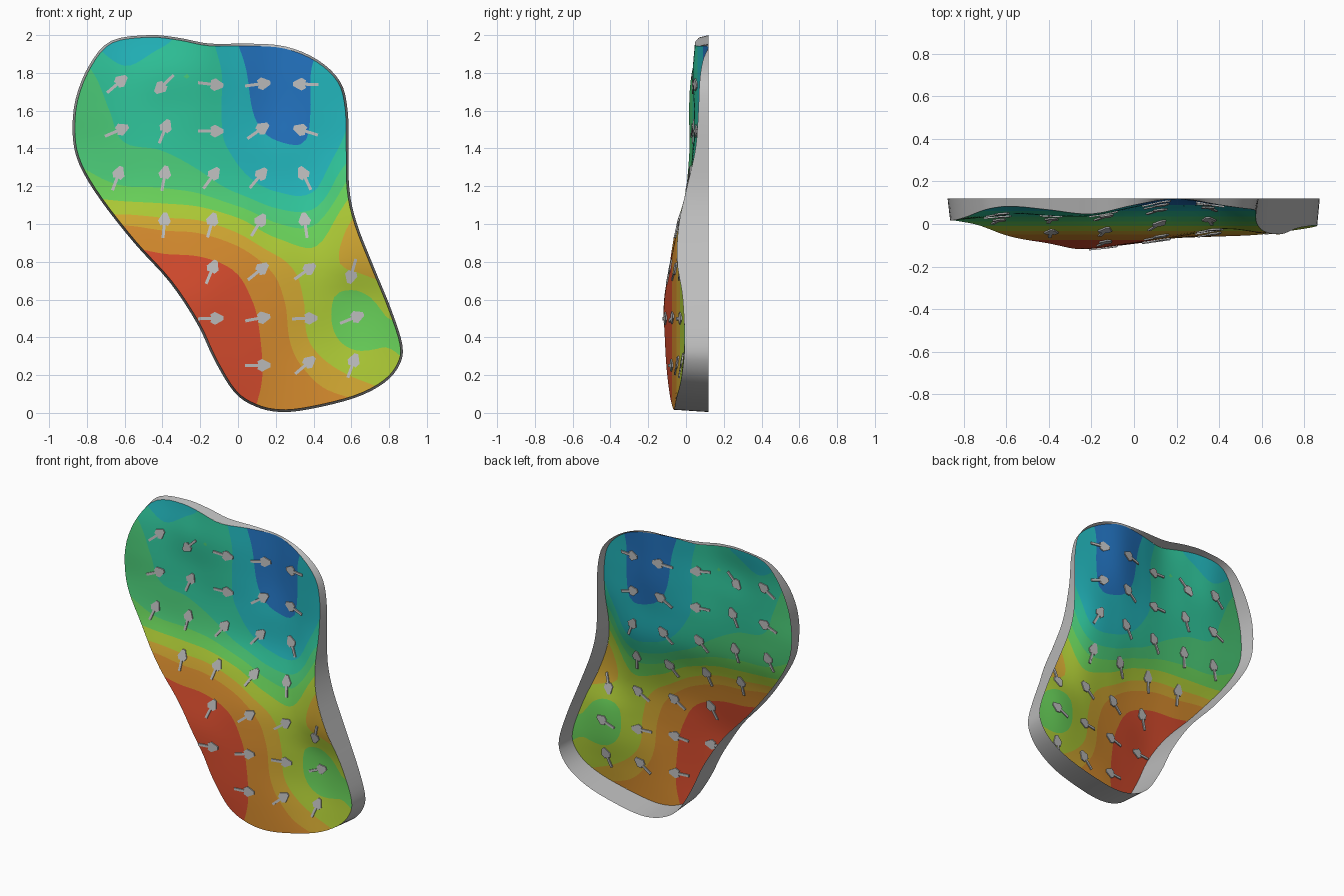
import bpy, bmesh, math
from mathutils import Vector

cube = bpy.data.objects.get("Cube")
if cube:
    bpy.data.objects.remove(cube)

BACK = 0.12          # depth of the open back edge
STEP = 0.2           # spacing of the relief control grid


def material(name, hex_code):
    def linear(i):
        c = int(hex_code[i:i + 2], 16) / 255
        return c / 12.92 if c <= 0.04045 else ((c + 0.055) / 1.055) ** 2.4
    colour = (linear(0), linear(2), linear(4), 1)
    mat = bpy.data.materials.new(name)
    mat.use_nodes = True
    mat.diffuse_color = colour
    mat.node_tree.nodes["Principled BSDF"].inputs["Base Color"].default_value = colour
    return mat


# Colour bands from the nearest (red) to the deepest (blue), and their limits in y
bands = [material(n, h) for n, h in (
    ("red", "d44b2d"), ("orange", "d48a2d"), ("gold", "d2a832"),
    ("lime", "aecb36"), ("light green", "69d25a"), ("green", "4bcb78"),
    ("teal", "2fc49a"), ("cyan", "22b4ba"), ("blue", "2272be"))]
limits = [-.075, -.05, -.033, -.01, .012, .035, .06, .09]
grey = material("light grey", "bdbdbd")

# Relief depth in thousandths: rows from top to bottom, columns from right (-x) to left
relief = [
    (40, 60, 85, 68, 50, 92, 120, 95, 65, 50, 40),
    (0, 30, 55, 40, 38, 80, 115, 88, 65, 50, 40),
    (5, 22, 42, 45, 45, 75, 108, 88, 62, 50, 40),
    (10, 22, 33, 36, 45, 66, 85, 85, 45, 10, 0),
    (-15, 0, 12, 14, 22, 45, 66, 66, 0, -20, -20),
    (-45, -45, -48, -42, -38, -20, 10, 14, -35, -45, -45),
    (-90, -95, -90, -83, -80, -66, -40, -20, -40, -50, -30),
    (-100, -105, -110, -115, -113, -85, -57, -25, -2, -18, -20),
    (-110, -115, -120, -120, -115, -92, -62, -28, -3, -8, 0),
    (-100, -105, -110, -110, -110, -92, -66, -48, -32, -22, -10),
    (-90, -90, -90, -90, -90, -82, -66, -60, -58, -45, -30),
]

# Outline in x and z
outline = [(-.67, 1.97), (-.47, 2), (-.31, 1.985), (-.15, 1.955), (.06, 1.955), (.25, 1.94),
           (.42, 1.87), (.54, 1.755), (.58, 1.605), (.585, 1.395), (.59, 1.18), (.63, 1),
           (.72, .77), (.81, .55), (.87, .36), (.855, .255), (.775, .16), (.62, .08),
           (.38, .02), (.22, .005), (.09, .035), (-.02, .11), (-.125, .28), (-.215, .47),
           (-.36, .69), (-.55, .9), (-.73, 1.13), (-.84, 1.315), (-.875, 1.47),
           (-.86, 1.66), (-.785, 1.845)]


def spline(a, b, c, d, t):
    return b + .5 * t * (c - a + t * (2 * a - 5 * b + 4 * c - d + t * (3 * (b - c) + d - a)))


def depth(x, z):
    """Smooth relief depth at a point of the front."""
    u, v = (x + 1) / STEP, (2 - z) / STEP
    n = len(relief) - 1
    i, j = min(max(int(u), 0), n - 1), min(max(int(v), 0), n - 1)
    near = lambda k: min(max(k, 0), n)
    rows = [spline(*[relief[near(j + r)][near(i + c)] for c in range(-1, 3)], u - i)
            for r in range(-1, 3)]
    return min(spline(*rows, v - j) / 1000, BACK - .001)


def smooth_loop(points, cuts):
    pts, n = [Vector(p) for p in points], len(points)
    return [spline(pts[k - 1], pts[k], pts[(k + 1) % n], pts[(k + 2) % n], s / cuts)
            for k in range(n) for s in range(cuts)]


def inset_loop(loop, amount):
    result = []
    for k, p in enumerate(loop):
        t = (loop[(k + 1) % len(loop)] - loop[k - 1]).normalized()
        result.append(p + amount * Vector((t.y, -t.x)))
    return result


def finish(bm, name, mats, angle=60):
    mesh = bpy.data.meshes.new(name)
    bm.to_mesh(mesh)
    bm.free()
    obj = bpy.data.objects.new(name, mesh)
    bpy.context.collection.objects.link(obj)
    for m in mats:
        mesh.materials.append(m)
    bpy.ops.object.select_all(action='DESELECT')
    obj.select_set(True)
    bpy.context.view_layer.objects.active = obj
    if angle:
        bpy.ops.object.shade_smooth_by_angle(angle=math.radians(angle))
    return obj


def cut(bm, point, normal):
    bmesh.ops.bisect_plane(bm, geom=bm.verts[:] + bm.edges[:] + bm.faces[:],
                           plane_co=point, plane_no=normal, dist=1e-5)


rim = smooth_loop(outline, 4)
edge = inset_loop(rim, .012)

# Relief surface: gridded sheet, pushed to depth, then cut along its contour lines
bm = bmesh.new()
bm.faces.new([bm.verts.new((p.x, 0, p.y)) for p in edge])
bmesh.ops.triangulate(bm, faces=bm.faces[:])
bmesh.ops.dissolve_faces(bm, faces=bm.faces[:])
spacing = .03
for k in range(-32, 33):
    cut(bm, (k * spacing, 0, 0), (1, 0, 0))
    cut(bm, (0, 0, 1 + k * spacing), (0, 0, 1))
for v in bm.verts:
    v.co.y = depth(v.co.x, v.co.z)
bmesh.ops.triangulate(bm, faces=bm.faces[:])
for level in limits:
    cut(bm, (0, level, 0), (0, 1, 0))
for f in bm.faces:
    if f.normal.y > 0:
        f.normal_flip()
    y = f.calc_center_median().y
    f.material_index = sum(y > level for level in limits)
finish(bm, "relief_surface", bands)

# Side wall from the relief edge to the flat open back
bm = bmesh.new()
front = [bm.verts.new((p.x, depth(p.x, p.y), p.y)) for p in edge]
back = [bm.verts.new((p.x, BACK, p.y)) for p in rim]
for k in range(len(rim)):
    bm.faces.new((front[k - 1], front[k], back[k], back[k - 1]))
bmesh.ops.recalc_face_normals(bm, faces=bm.faces[:])
finish(bm, "side_wall", [grey])


def inside(x, z):
    hit = False
    for a, b in zip(edge, edge[1:] + edge[:1]):
        if (a.y > z) != (b.y > z) and x < a.x + (z - a.y) / (b.y - a.y) * (b.x - a.x):
            hit = not hit
    return hit


# Slope arrows pointing to the deeper side, showing on both faces of the sheet
shape = [(-.07, .008), (.0, .008), (-.005, .02), (.02, .034), (.065, .01)]
shape += [(a, -b) for a, b in reversed(shape)]
bm = bmesh.new()
for i in range(7):
    for j in range(-1, 8):
        x, z, h = -.64 + .249 * i, 1.74 - .248 * j, .02
        slope = Vector((depth(x + h, z) - depth(x - h, z), depth(x, z + h) - depth(x, z - h)))
        if slope.length < 1e-5:
            continue
        d = slope.normalized()
        pts = [(x + a * d.x - b * d.y, z + a * d.y + b * d.x) for a, b in shape]
        if not all(inside(*p) for p in pts):
            continue
        layers = [[bm.verts.new((p, depth(p, q) + s, q)) for p, q in pts] for s in (-.007, .007)]
        for layer in layers:
            bm.faces.new(layer)
        for k in range(len(pts)):
            bm.faces.new((layers[0][k - 1], layers[0][k], layers[1][k], layers[1][k - 1]))
bmesh.ops.recalc_face_normals(bm, faces=bm.faces[:])
finish(bm, "slope_arrows", [grey], 0)
